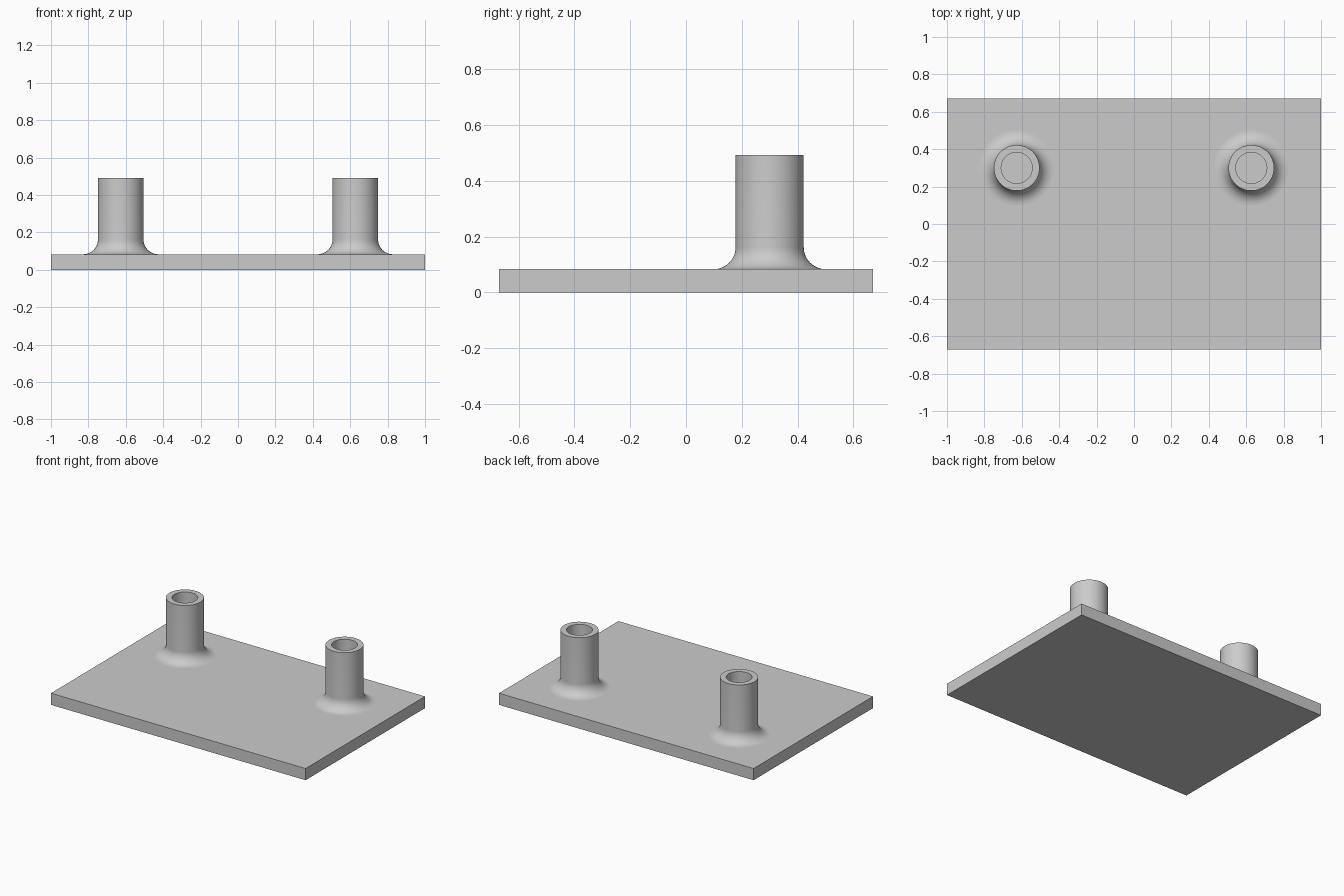
import bpy, bmesh, math

cube = bpy.data.objects.get("Cube")
if cube:
    bpy.data.objects.remove(cube, do_unlink=True)

# Plain grey material
grey = bpy.data.materials.new("plain_grey")
grey.use_nodes = True
grey.diffuse_color = (0.6, 0.6, 0.6, 1)
grey.node_tree.nodes["Principled BSDF"].inputs["Base Color"].default_value = (0.6, 0.6, 0.6, 1)

PLATE_TOP, POST_TOP = 0.083, 0.492
OUTER, INNER, FILLET = 0.122, 0.083, 0.079
SEGMENTS, FILLET_STEPS = 64, 12


def add_object(name, bm):
    mesh = bpy.data.meshes.new(name)
    bmesh.ops.recalc_face_normals(bm, faces=bm.faces)
    bm.to_mesh(mesh)
    bm.free()
    mesh.materials.append(grey)
    obj = bpy.data.objects.new(name, mesh)
    bpy.context.collection.objects.link(obj)
    return obj


def lathe(name, profile):
    bm = bmesh.new()
    verts = [bm.verts.new((r, 0, z)) for r, z in profile]
    edges = [bm.edges.new(pair) for pair in zip(verts, verts[1:])]
    bmesh.ops.spin(bm, geom=verts + edges, axis=(0, 0, 1), cent=(0, 0, 0),
                   angle=math.tau, steps=SEGMENTS, use_merge=True)
    bmesh.ops.remove_doubles(bm, verts=bm.verts, dist=0.0001)
    return add_object(name, bm)


# Base plate
bm = bmesh.new()
bmesh.ops.create_cube(bm, size=1)
for v in bm.verts:
    v.co = (v.co.x * 2, v.co.y * 1.34, (v.co.z + 0.5) * PLATE_TOP)
add_object("base_plate", bm)

# Hollow posts with a concave fillet flowing into the plate
profile = []
for i in range(FILLET_STEPS + 1):
    a = math.pi / 2 * i / FILLET_STEPS
    profile.append((OUTER + FILLET * (1 - math.sin(a)),
                    PLATE_TOP + FILLET * (1 - math.cos(a))))
profile += [(OUTER, POST_TOP), (INNER, POST_TOP),
            (INNER, PLATE_TOP + 0.001), (0, PLATE_TOP + 0.001)]

for side, x in (("left", 0.627), ("right", -0.627)):
    post = lathe(side + "_post", profile)
    post.location = (x, 0.3, 0)
    bpy.ops.object.select_all(action="DESELECT")
    post.select_set(True)
    bpy.context.view_layer.objects.active = post
    bpy.ops.object.shade_smooth_by_angle(angle=math.radians(35))
